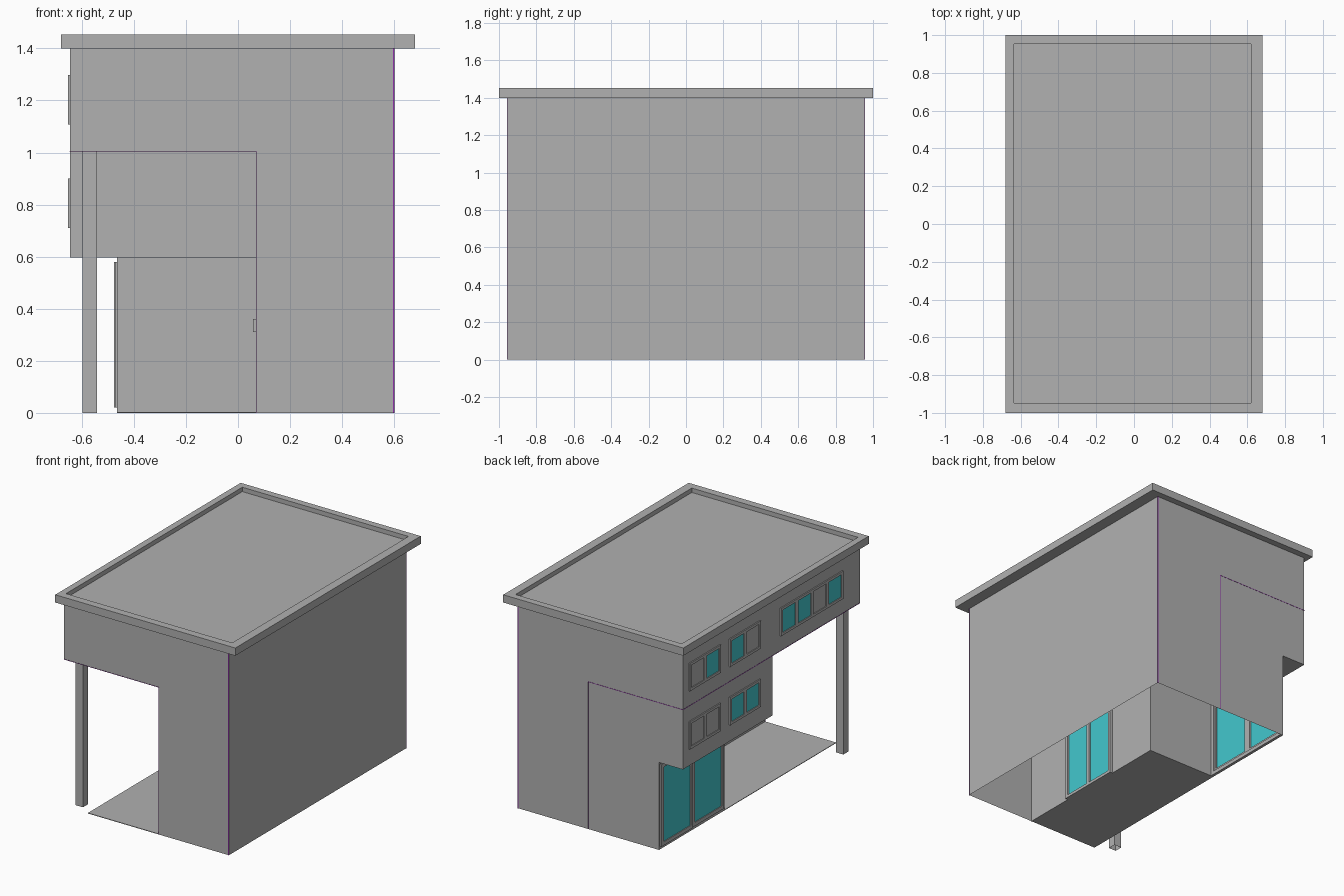
import bpy, bmesh
from mathutils import Matrix

if "Cube" in bpy.data.objects:
    bpy.data.objects.remove(bpy.data.objects["Cube"])


def material(name, color):
    m = bpy.data.materials.new(name)
    m.diffuse_color = (*color, 1)
    m.use_nodes = True
    m.node_tree.nodes["Principled BSDF"].inputs["Base Color"].default_value = m.diffuse_color
    return m


grey = material("wall_grey", (0.44, 0.44, 0.44))
teal = material("teal_glass", (0.055, 0.575, 0.62))
purple = material("purple_trim", (0.28, 0.03, 0.40))


def finish(name, bm, mat=grey):
    me = bpy.data.meshes.new(name)
    bm.to_mesh(me)
    bm.free()
    ob = bpy.data.objects.new(name, me)
    bpy.context.collection.objects.link(ob)
    me.materials.append(mat)
    return ob


def box(bm, x0, x1, y0, y1, z0, z1):
    m = Matrix.Translation(((x0 + x1) / 2, (y0 + y1) / 2, (z0 + z1) / 2)) \
        @ Matrix.Diagonal((x1 - x0, y1 - y0, z1 - z0, 1))
    bmesh.ops.create_cube(bm, size=1, matrix=m)


def panel(bm, axis, at, pts, sign):
    """Flat polygon on the plane axis=at, facing sign along that axis."""
    verts = []
    for p in pts:
        co = list(p)
        co.insert(axis, at)
        verts.append(bm.verts.new(co))
    f = bm.faces.new(verts)
    f.normal_update()
    if f.normal[axis] * sign < 0:
        f.normal_flip()


def rect(u0, u1, v0, v1):
    return [(u0, v0), (u1, v0), (u1, v1), (u0, v1)]


def window(name, x0, x1, y0, y1, z0, z1, panes, bar=0.018, gap=0.03):
    """Frame facing -x; panes is a string from +y to -y, t = teal, g = grey."""
    bm = bmesh.new()
    box(bm, x0, x1, y0, y1, z0, z0 + bar)
    box(bm, x0, x1, y0, y1, z1 - bar, z1)
    box(bm, x0, x1, y0, y0 + bar, z0 + bar, z1 - bar)
    box(bm, x0, x1, y1 - bar, y1, z0 + bar, z1 - bar)
    n = max(len(panes), 1)
    w = (y1 - y0 - 2 * bar - gap * (n - 1)) / n
    for i, kind in enumerate(panes):
        top = y1 - bar - i * (w + gap)
        if i:
            box(bm, x0, x1, top, top + gap, z0 + bar, z1 - bar)
        glass = bmesh.new()
        box(glass, x0 + 0.005, x0 + 0.007, top - w, top, z0 + bar, z1 - bar)
        finish(f"{name}_pane_{i + 1}", glass, teal if kind == "t" else grey)
    finish(f"{name}_frame", bm)


# Key planes of the building
L, R, F, B = -0.645, 0.6, -0.955, 0.955     # outer walls
G, C = -0.465, 0.07                         # ground floor side, carport wall
MID, BACK = -0.01, 0.25                     # first-floor front, ground-floor front
T, H1, H0 = 1.4, 1.005, 0.597               # storey heights

# Outer wall shell, open underneath
bm = bmesh.new()
panel(bm, 0, R, rect(F, B, 0, T), 1)
panel(bm, 1, F, [(R, 0), (R, T), (L, T), (L, H1), (C, H1), (C, 0)], -1)
panel(bm, 1, B, [(R, 0), (R, T), (L, T), (L, H0), (G, H0), (G, 0)], 1)
panel(bm, 0, L, [(F, T), (B, T), (B, H0), (MID, H0), (MID, H1), (F, H1)], -1)
panel(bm, 1, MID, rect(L, C, H0, H1), -1)
panel(bm, 1, BACK, rect(G, C, 0, H0), -1)
# soffits
panel(bm, 2, H1, rect(L, C, F, MID), -1)
panel(bm, 2, H0, [(L, MID), (C, MID), (C, BACK), (G, BACK), (G, B), (L, B)], -1)
# carport side wall around its door
D0, D1, DT = -0.588, -0.135, 0.57
for y0, y1, z0, z1 in [(F, D0, 0, H1), (D0, D1, DT, H1),
                       (D1, MID, 0, H1), (MID, BACK, 0, H0)]:
    panel(bm, 0, C, rect(y0, y1, z0, z1), -1)
finish("walls", bm)

# Thin purple trim along the wall joints
e = 0.0015
bm = bmesh.new()
for y in (F, B):
    box(bm, R - 0.004, R + e, y - e, y + e, 0, T)
    box(bm, C - e, C + e, y - e, y + e, 0, H1)
    box(bm, L, C, y - e, y + e, H1 - e, H1 + e)
box(bm, L - e, L + e, F, B, H1 - e, H1 + e)
finish("wall_trim", bm, purple)

# Carport floor
bm = bmesh.new()
box(bm, G, C, F, BACK, 0, 0.004)
finish("carport_floor", bm)

# Corner post, open underneath
bm = bmesh.new()
box(bm, -0.598, -0.542, -0.898, -0.843, 0, H1)
bottom = min(bm.faces, key=lambda f: f.calc_center_median().z)
bmesh.ops.delete(bm, geom=[bottom], context="FACES_ONLY")
finish("corner_post", bm)

# Roof slab with a sunken top
bm = bmesh.new()
box(bm, -0.68, 0.68, -1, 1, T, 1.453)
top = max(bm.faces, key=lambda f: f.calc_center_median().z)
bmesh.ops.inset_region(bm, faces=[top], thickness=0.05)
for v in top.verts:
    v.co.x = 0.62 if v.co.x > 0 else -0.635
    v.co.y = 0.953 if v.co.y > 0 else -0.948
low = bmesh.ops.extrude_face_region(bm, geom=[top])["geom"]
bmesh.ops.translate(bm, verts=[v for v in low if isinstance(v, bmesh.types.BMVert)],
                    vec=(0, 0, -0.03))
if top.is_valid:
    bmesh.ops.delete(bm, geom=[top], context="FACES_ONLY")
finish("roof", bm)

# Upper floor windows on the left side
for name, y0, y1, z, panes in [
        ("top_window_rear", 0.555, 0.89, 1.108, "gt"),
        ("top_window_middle", 0.125, 0.455, 1.108, "tg"),
        ("top_window_front", -0.765, -0.095, 1.108, "ttgt"),
        ("first_floor_window_rear", 0.555, 0.89, 0.71, "gg"),
        ("first_floor_window_middle", 0.125, 0.455, 0.71, "tt")]:
    window(name, L - 0.008, L + 0.002, y0, y1, z, z + 0.19, panes)

# Ground floor glass doors
window("glass_door_surround", G, G + 0.02, BACK, B, 0, H0, "", bar=0.025)
window("glass_door_front", G - 0.006, G + 0.008, 0.262, 0.602, 0.02, 0.58, "t", bar=0.025)
window("glass_door_rear", G - 0.011, G + 0.008, 0.602, 0.943, 0.02, 0.58, "t", bar=0.025)

# Carport door and its handle
window("carport_door", C, C + 0.02, D0, D1, 0, DT, "tt", bar=0.02, gap=0.022)
bm = bmesh.new()
box(bm, C - 0.012, C, -0.37, -0.35, 0.31, 0.36)
finish("carport_door_handle", bm)
